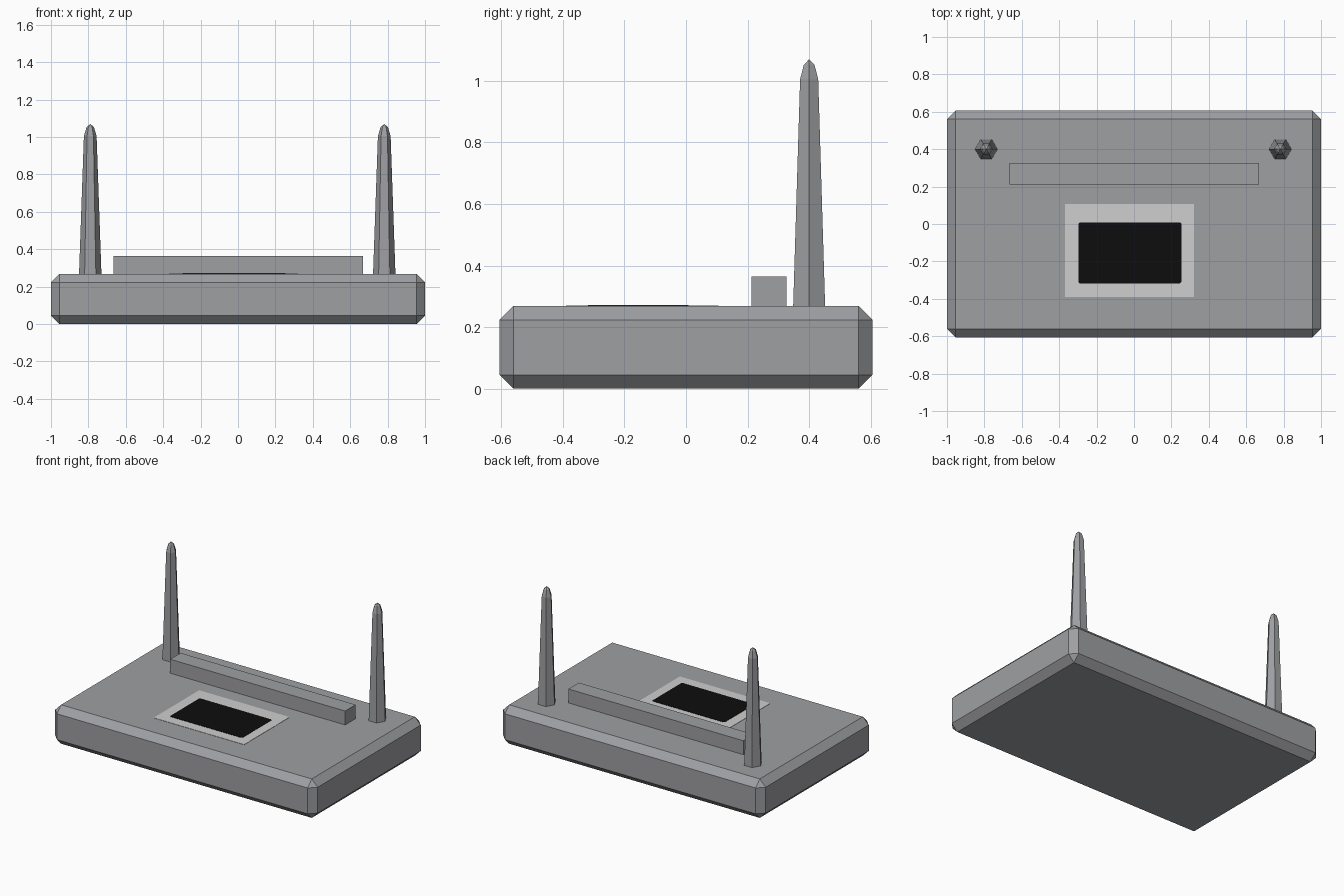
import bpy, bmesh, math

if "Cube" in bpy.data.objects:
    bpy.data.objects.remove(bpy.data.objects["Cube"])


def material(name, rgb):
    m = bpy.data.materials.new(name)
    m.diffuse_color = (*rgb, 1)
    m.use_nodes = True
    m.node_tree.nodes["Principled BSDF"].inputs["Base Color"].default_value = m.diffuse_color
    return m


GREY = material("mid grey", (0.345, 0.35, 0.365))
LIGHT = material("light grey", (0.62, 0.62, 0.62))
BLACK = material("black", (0.004, 0.004, 0.004))


def finish(name, bm, mat):
    bmesh.ops.recalc_face_normals(bm, faces=bm.faces)
    mesh = bpy.data.meshes.new(name)
    bm.to_mesh(mesh)
    bm.free()
    mesh.materials.append(mat)
    ob = bpy.data.objects.new(name, mesh)
    bpy.context.collection.objects.link(ob)
    return ob


def box(name, lo, hi, mat, bevel=0.0, vertical_only=False):
    bm = bmesh.new()
    bmesh.ops.create_cube(bm, size=1)
    for v in bm.verts:
        v.co = [(a + b) / 2 + c * (b - a) for a, b, c in zip(lo, hi, v.co)]
    if bevel:
        edges = [e for e in bm.edges if not vertical_only
                 or abs(e.verts[0].co.z - e.verts[1].co.z) > 1e-4]
        bmesh.ops.bevel(bm, geom=edges, offset=bevel, segments=1,
                        profile=0.5, affect='EDGES')
    return finish(name, bm, mat)


def antenna(name, x, y):
    # Six-sided tapered rod with a rounded tip: (radius, height) rings
    bm = bmesh.new()
    rings = []
    for r, z in [(0.06, 0.265), (0.034, 1.005), (0.02, 1.052)]:
        rings.append([bm.verts.new((x + r * math.cos(i * math.pi / 3),
                                    y + r * math.sin(i * math.pi / 3), z))
                      for i in range(6)])
    tip = bm.verts.new((x, y, 1.07))
    bm.faces.new(rings[0][::-1])
    for i in range(6):
        j = (i + 1) % 6
        for a, b in zip(rings, rings[1:]):
            bm.faces.new((a[i], a[j], b[j], b[i]))
        bm.faces.new((rings[-1][i], rings[-1][j], tip))
    return finish(name, bm, GREY)


TOP = 0.268
# Chamfered housing
box("housing", (-1, -0.606, 0), (1, 0.606, TOP), GREY, bevel=0.045)
# Raised bar in front of the antennas
box("raised_bar", (-0.665, 0.212, TOP - 0.005), (0.668, 0.326, 0.364), GREY)
# Label plate with dark panel
box("label_plate", (-0.37, -0.39, TOP - 0.002), (0.32, 0.106, TOP + 0.002), LIGHT)
box("dark_panel", (-0.298, -0.318, TOP - 0.001), (0.254, 0.008, TOP + 0.004),
    BLACK, bevel=0.008, vertical_only=True)
# Antennas
antenna("left_antenna", -0.79, 0.4)
antenna("right_antenna", 0.782, 0.4)
